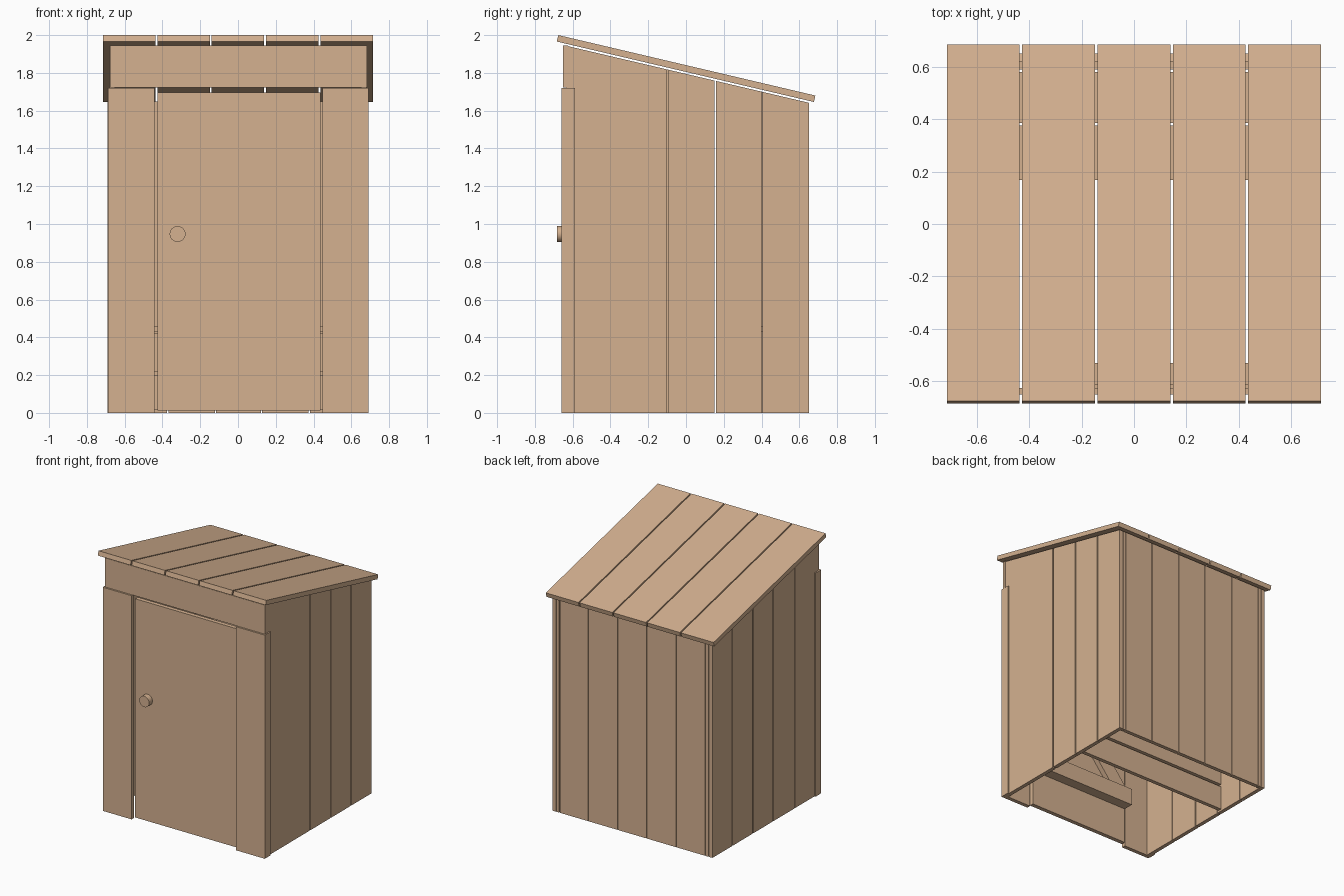
import bpy, bmesh, math
from mathutils import Vector

if "Cube" in bpy.data.objects:
    bpy.data.objects.remove(bpy.data.objects["Cube"])

wood = bpy.data.materials.new("tan_wood")
wood.diffuse_color = (0.66, 0.44, 0.28, 1)
wood.use_nodes = True
wood.node_tree.nodes["Principled BSDF"].inputs["Base Color"].default_value = wood.diffuse_color


def prism(name, pts, axis, a, b):
    """Extrude a 2D profile along one axis from a to b (profile uses the other two axes in order)."""
    bm = bmesh.new()

    def place(p, d):
        c = list(p)
        c.insert("xyz".index(axis), d)
        return bm.verts.new(c)
    lo = [place(p, a) for p in pts]
    hi = [place(p, b) for p in pts]
    bm.faces.new(lo)
    bm.faces.new(hi)
    n = len(pts)
    for i in range(n):
        bm.faces.new((lo[i], lo[(i + 1) % n], hi[(i + 1) % n], hi[i]))
    bmesh.ops.recalc_face_normals(bm, faces=bm.faces)
    me = bpy.data.meshes.new(name)
    bm.to_mesh(me)
    bm.free()
    me.materials.append(wood)
    ob = bpy.data.objects.new(name, me)
    bpy.context.collection.objects.link(ob)
    return ob


def box(name, x0, x1, y0, y1, z0, z1):
    return prism(name, [(y0, z0), (y1, z0), (y1, z1), (y0, z1)], "x", x0, x1)


def wall_top(y):
    return 1.945 - 0.235 * (y + 0.64)


# Sloping roof planks
roof = [(-0.684, 1.966), (0.677, 1.646), (0.685, 1.68), (-0.676, 2.0)]
for i in range(5):
    x0 = -0.714 + i * 0.2874
    prism(f"roof_plank_{i + 1}", roof, "x", x0, x0 + 0.278)

# Side wall planks, cut to the roof slope
right_planks = [(-0.635, -0.103), (-0.092, 0.152), (0.16, 0.399), (0.406, 0.65)]
left_planks = [(-0.635, -0.352), (-0.345, -0.09), (-0.08, 0.152), (0.16, 0.405), (0.413, 0.65)]
for side, s, planks in (("right", 1, right_planks), ("left", -1, left_planks)):
    for i, (y0, y1) in enumerate(planks):
        prof = [(y0, 0), (y1, 0), (y1, wall_top(y1)), (y0, wall_top(y0))]
        prism(f"{side}_wall_plank_{i + 1}", prof, "x", s * 0.65, s * 0.68)
    # Corner trim on the side of the front corner
    box(f"{side}_corner_trim", s * 0.68, s * 0.69, -0.648, -0.588, 0, 1.72)

# Back wall planks
edges = [-0.648, -0.62, -0.372, -0.12, 0.125, 0.377, 0.622, 0.648]
for i in range(7):
    prof = [(0.62, 0), (0.65, 0), (0.65, wall_top(0.65)), (0.62, wall_top(0.62))]
    prism(f"back_wall_plank_{i + 1}", prof, "x", edges[i] + 0.003, edges[i + 1] - 0.003)

# Front panels beside and above the door
box("front_left_panel", -0.686, -0.443, -0.66, -0.63, 0, 1.72)
box("front_right_panel", 0.447, 0.69, -0.66, -0.63, 0, 1.72)
box("front_upper_panel", -0.678, 0.684, -0.65, -0.625, 1.722, 1.945)

# Door with inner braces
box("door", -0.425, 0.437, -0.642, -0.61, 0.013, 1.695)
box("door_lower_brace", -0.425, 0.437, -0.61, -0.53, 0.29, 0.42)
box("door_upper_brace", -0.425, 0.437, -0.61, -0.53, 1.28, 1.41)
prism("door_diagonal_brace", [(-0.42, 0.42), (-0.27, 0.42), (0.43, 1.28), (0.28, 1.28)],
      "y", -0.61, -0.57)

# Round door knob
ring = [(-0.32 + 0.042 * math.cos(k * math.pi / 12), 0.947 + 0.042 * math.sin(k * math.pi / 12))
        for k in range(24)]
knob = prism("door_knob", ring, "y", -0.683, -0.64)
bpy.context.view_layer.objects.active = knob
knob.select_set(True)
bpy.ops.object.shade_smooth_by_angle()

# Bench: seat planks and front boards
for i, (y0, y1) in enumerate([(0.168, 0.375), (0.385, 0.58), (0.59, 0.62)]):
    box(f"bench_seat_plank_{i + 1}", -0.65, 0.65, y0, y1, 0.43, 0.46)
for i, (z0, z1) in enumerate([(0.015, 0.2), (0.22, 0.42)]):
    box(f"bench_front_board_{i + 1}", -0.65, 0.65, 0.17, 0.2, z0, z1)
